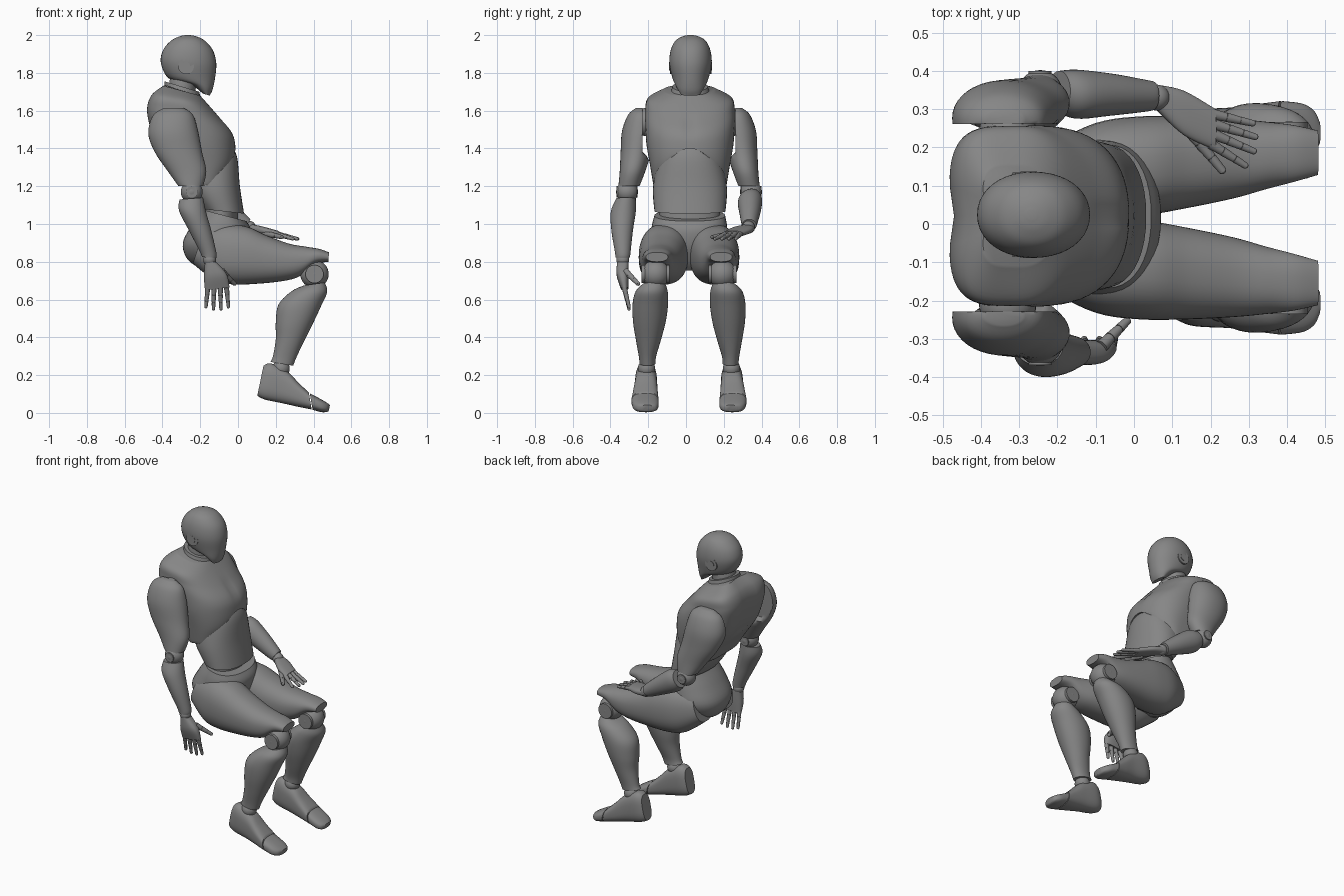
import bpy, bmesh, math
from mathutils import Vector, Matrix

C = 0.016   # symmetry line of the body in y

# dark grey shell colour
shell = bpy.data.materials.new("dark_grey")
shell.diffuse_color = (0.24, 0.24, 0.24, 1)


def finish(name, bm, angle=40):
    bmesh.ops.recalc_face_normals(bm, faces=bm.faces)
    me = bpy.data.meshes.new(name)
    bm.to_mesh(me)
    bm.free()
    me.materials.append(shell)
    ob = bpy.data.objects.new(name, me)
    bpy.context.collection.objects.link(ob)
    bpy.ops.object.select_all(action='DESELECT')
    ob.select_set(True)
    bpy.context.view_layer.objects.active = ob
    bpy.ops.object.shade_smooth_by_angle(angle=math.radians(angle))
    return ob


def catmull(a, b, c, d, t):
    return [0.5 * (2 * q + (r - p) * t + (2 * p - 5 * q + 4 * r - s) * t * t
                   + (3 * q - p - 3 * r + s) * t ** 3) for p, q, r, s in zip(a, b, c, d)]


def loft(name, secs, power=2.0, side=None, sides=40, steps=5, back=None, shape=None):
    """Section = front x, front z, back x, back z, y (or offset from C), half width."""
    if side:
        secs = [(*s[:4], C + side * s[4], s[5]) for s in secs]
    rows = []
    for i in range(len(secs) - 1):
        q = (secs[max(i - 1, 0)], secs[i], secs[i + 1], secs[min(i + 2, len(secs) - 1)])
        rows += [catmull(*q, k / steps) for k in range(steps)]
    rows.append(secs[-1])
    bm = bmesh.new()
    rings = []
    for ax, az, bx, bz, y, w in rows:
        ring = []
        for k in range(sides):
            a = math.tau * k / sides
            c, s = math.cos(a), math.sin(a)
            p = 2 / (back if back and c < 0 else power)
            u = math.copysign(abs(c) ** p, c)
            v = math.copysign(abs(s) ** p, s)
            ring.append(bm.verts.new(((ax + bx) / 2 + u * (ax - bx) / 2, y + v * w,
                                      (az + bz) / 2 + u * (az - bz) / 2)))
        rings.append(ring)
    for r0, r1 in zip(rings, rings[1:]):
        for k in range(sides):
            j = (k + 1) % sides
            bm.faces.new((r0[k], r0[j], r1[j], r1[k]))
    bm.faces.new(rings[0])
    bm.faces.new(rings[-1])
    if shape:
        for v in bm.verts:
            shape(v.co)
    return finish(name, bm)


def ball(name, loc, r):
    bm = bmesh.new()
    bmesh.ops.create_uvsphere(bm, u_segments=32, v_segments=16, radius=r,
                              matrix=Matrix.Translation(loc))
    finish(name, bm)


def disc(name, loc, r, depth):
    bm = bmesh.new()
    bmesh.ops.create_cone(bm, cap_ends=True, segments=32, radius1=r, radius2=r, depth=depth,
                          matrix=Matrix.Translation(loc) @ Matrix.Rotation(math.pi / 2, 4, 'X'))
    finish(name, bm)


def finger(name, root, tip, r):
    # three tapered phalanges with round ends
    root, tip = Vector(root), Vector(tip)
    d = tip - root
    rot = d.to_track_quat('Z', 'Y').to_matrix().to_4x4()
    bm = bmesh.new()
    for i in range(3):
        rr = r * (1 - 0.14 * i)
        bmesh.ops.create_cone(bm, cap_ends=True, segments=14, radius1=rr, radius2=rr * .82,
                              depth=d.length * .31,
                              matrix=Matrix.Translation(root + d * (i + .46) / 3) @ rot)
        bmesh.ops.create_uvsphere(bm, u_segments=14, v_segments=8, radius=rr * .82,
                                  matrix=Matrix.Translation(root + d * (i + .85) / 3))
    finish(name, bm)


def chest_shape(co):
    # arched lower front edge, sternum groove and spine groove
    dy = co.y - .021
    edge = 1.19 + .21 * (1 - (dy / .2) ** 2)
    if co.z < edge:
        co.z += (edge - co.z) * min(1, max(0, (co.x + .3) / .15))
    elif co.x > -.15:
        co.x -= .012 * math.exp(-(dy / .025) ** 2 - ((co.z - 1.52) / .06) ** 2)
    elif co.x < -.35:
        co.x += .014 * math.exp(-(dy / .06) ** 2)


# head, ears and neck
loft("head", [(-.15, 1.68, -.185, 1.69, .024, .05), (-.135, 1.71, -.26, 1.745, .024, .075),
              (-.122, 1.77, -.365, 1.77, .024, .095), (-.115, 1.85, -.408, 1.85, .024, .112),
              (-.133, 1.92, -.397, 1.92, .024, .105), (-.175, 1.97, -.355, 1.97, .024, .08),
              (-.22, 1.993, -.31, 1.993, .024, .043), (-.255, 2.0, -.28, 2.0, .024, .012)], 2.1)
for s in (-1, 1):
    disc("ear_disc", (-.275, .024 + s * .102, 1.835), .042, .016)
    disc("ear_hub", (-.275, .024 + s * .104, 1.835), .022, .018)
loft("neck", [(-.23, 1.62, -.36, 1.66, .022, .08), (-.225, 1.71, -.365, 1.74, .023, .075),
              (-.21, 1.77, -.35, 1.80, .024, .07)])
loft("neck_collar", [(-.2, 1.675, -.39, 1.735, .022, .1), (-.205, 1.7, -.388, 1.755, .022, .094)],
     steps=1)

# chest plate
loft("chest", [(-.07, 1.22, -.27, 1.16, .021, .19), (-.02, 1.32, -.35, 1.29, .021, .21),
               (-.014, 1.42, -.435, 1.42, .021, .23), (-.034, 1.49, -.475, 1.54, .021, .236),
               (-.097, 1.565, -.483, 1.62, .021, .236), (-.16, 1.635, -.458, 1.685, .021, .222),
               (-.2, 1.68, -.4, 1.733, .021, .13)],
     2.3, sides=64, steps=8, back=4, shape=chest_shape)

# abdomen, waist and pelvis
loft("abdomen", [(-.035, 1.42, -.3, 1.36, .021, .15), (-.004, 1.35, -.3, 1.27, .021, .175),
                 (.01, 1.2, -.26, 1.17, .021, .196), (.032, 1.055, -.195, 1.08, .021, .188)], 2.2)
loft("waist", [(.0, 1.1, -.17, 1.12, .02, .16), (.0, .96, -.18, 1.0, .02, .16)])
loft("pelvis", [(.045, 1.015, -.185, 1.075, .02, .187), (.07, .965, -.24, 1.0, .018, .2),
                (.06, .88, -.292, .9, .017, .2), (.02, .80, -.265, .81, .017, .14),
                (-.02, .755, -.18, .755, .017, .045)], 2.2)

for s, tag in ((-1, "right"), (1, "left")):
    # leg
    loft(tag + "_thigh", [(-.18, .97, -.24, .79, .11, .085), (-.07, 1.0, -.12, .70, .127, .122),
                          (.05, .985, -.02, .68, .135, .13), (.15, .94, .12, .685, .145, .12),
                          (.27, .896, .25, .70, .155, .104), (.36, .88, .33, .725, .163, .088),
                          (.43, .868, .405, .785, .168, .074), (.482, .85, .478, .80, .17, .058)],
         2.35, s)
    ball(tag + "_knee_joint", (.405, C + s * .177, .735), .075)
    disc(tag + "_knee_cap_disc", (.405, C + s * .177, .735), .048, .148)
    loft(tag + "_shin", [(.46, .69, .35, .675, .185, .06), (.472, .64, .285, .645, .198, .085),
                         (.442, .57, .215, .575, .205, .094), (.40, .48, .20, .48, .21, .086),
                         (.35, .38, .2, .39, .215, .066), (.312, .30, .185, .30, .22, .046),
                         (.292, .25, .172, .27, .22, .042)], 2.1, s)
    ball(tag + "_ankle_joint", (.228, C + s * .225, .235), .046)
    loft(tag + "_foot", [(.135, .25, .102, .09, .226, .042), (.175, .262, .145, .07, .227, .056),
                         (.26, .22, .24, .05, .228, .06), (.32, .16, .32, .032, .231, .066),
                         (.375, .108, .39, .018, .233, .072)], 2.8, s)
    loft(tag + "_toe", [(.38, .104, .395, .016, .233, .072), (.44, .072, .442, .004, .23, .068),
                        (.472, .053, .47, .005, .226, .053), (.487, .042, .48, .01, .222, .03)],
         2.6, s)

    # upper arm, flattened where its shoulder cap faces the chest
    def cap_shape(co, s=s):
        limit = .245 if co.z > 1.38 else .245 - (1.38 - co.z)
        co.y = C + s * max(limit, s * (co.y - C))
    ball(tag + "_shoulder_joint", (-.33, C + s * .225, 1.54), .075)
    loft(tag + "_upper_arm", [(-.29, 1.615, -.39, 1.615, .255, .025),
                              (-.24, 1.58, -.45, 1.575, .255, .068),
                              (-.213, 1.5, -.475, 1.48, .26, .095),
                              (-.19, 1.38, -.44, 1.38, .28, .082),
                              (-.168, 1.28, -.365, 1.27, .3, .067),
                              (-.185, 1.2, -.315, 1.2, .318, .056)], 2.1, s, shape=cap_shape)
    ball(tag + "_elbow_joint", (-.245, C + s * .328, 1.17), .058)
    disc(tag + "_elbow_disc", (-.245, C + s * .328, 1.17), .03, .112)

# right forearm and hanging hand
loft("right_forearm", [(-.185, 1.14, -.31, 1.13, -.318, .052), (-.168, 1.06, -.312, 1.07, -.332, .066),
                       (-.14, .96, -.262, .97, -.338, .057), (-.115, .85, -.205, .86, -.335, .042),
                       (-.115, .82, -.19, .825, -.335, .038)])
ball("right_wrist_joint", (-.15, -.335, .81), .034)
loft("right_palm", [(-.115, .80, -.175, .80, -.335, .03), (-.06, .735, -.18, .72, -.335, .032),
                    (-.045, .665, -.175, .65, -.325, .02)], 2.5)
for i in range(4):
    finger("right_finger", (-.16 + i * .033, -.327, .665),
           (-.17 + i * .04, -.3, .556 - (.012 if i in (1, 2) else 0)), .0145)
finger("right_thumb", (-.085, -.32, .75), (-.015, -.25, .68), .018)

# left forearm and hand resting on the thigh
loft("left_forearm", [(-.166, 1.187, -.224, 1.093, .347, .053), (-.113, 1.175, -.187, 1.055, .339, .064),
                      (-.028, 1.11, -.092, 1.01, .338, .055), (.05, 1.042, .005, .968, .335, .042),
                      (.066, 1.025, .03, .962, .335, .038)])
ball("left_wrist_joint", (.06, .33, .983), .034)
loft("left_palm", [(.065, 1.0, .055, .955, .33, .034), (.13, .987, .13, .943, .29, .058),
                   (.215, .963, .205, .93, .248, .054)], 2.5)
for root, tip in (((.205, .287), (.315, .262)), ((.21, .26), (.322, .226)),
                  ((.21, .233), (.318, .188)), ((.2, .21), (.295, .15))):
    finger("left_finger", (*root, .947), (*tip, .92), .0145)
finger("left_thumb", (.14, .25, .95), (.235, .135, .93), .018)
